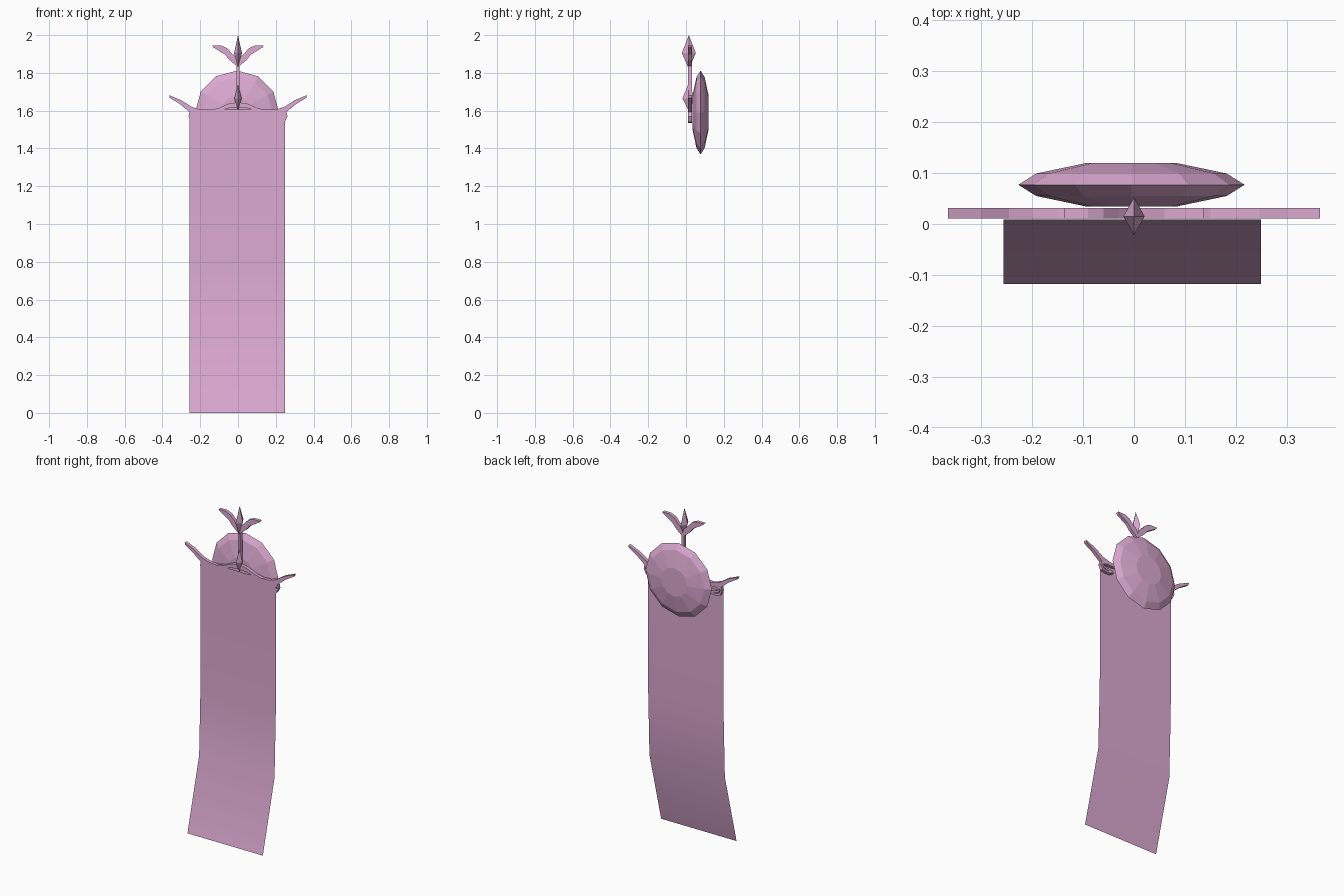
import bpy, bmesh, math

if "Cube" in bpy.data.objects:
    bpy.data.objects.remove(bpy.data.objects["Cube"])

pink = bpy.data.materials.new("pink")
pink.diffuse_color = (0.72, 0.40, 0.64, 1)
pink.use_nodes = True
pink.node_tree.nodes["Principled BSDF"].inputs["Base Color"].default_value = pink.diffuse_color


def finish(name, bm, smooth=False):
    bmesh.ops.remove_doubles(bm, verts=bm.verts, dist=1e-5)
    bmesh.ops.recalc_face_normals(bm, faces=bm.faces)
    me = bpy.data.meshes.new(name)
    bm.to_mesh(me)
    bm.free()
    me.materials.append(pink)
    for p in me.polygons:
        p.use_smooth = smooth
    ob = bpy.data.objects.new(name, me)
    bpy.context.collection.objects.link(ob)
    return ob


def strip_pair(name, upper, lower, y0=0.011, y1=0.031):
    """Extruded band between two x-z edge lines, mirrored left and right."""
    bm = bmesh.new()
    for s in (1, -1):
        rows = [[bm.verts.new((s * x, y, z)) for (x, z), y in
                 ((u, y0), (u, y1), (l, y1), (l, y0))]
                for u, l in zip(upper, lower)]
        for a, b in zip(rows, rows[1:]):
            for i in range(4):
                j = (i + 1) % 4
                bm.faces.new((a[i], a[j], b[j], b[i]))
        bm.faces.new(rows[-1])
        if upper[0][0] > 0.001:
            bm.faces.new(rows[0])
    return finish(name, bm)


def path_pair(name, pts, half):
    """Band of even width that follows a path."""
    up, lo = [], []
    for i, (x, z) in enumerate(pts):
        a, b = pts[max(i - 1, 0)], pts[min(i + 1, len(pts) - 1)]
        dx, dz = b[0] - a[0], b[1] - a[1]
        d = math.hypot(dx, dz)
        up.append((x - dz / d * half, z + dx / d * half))
        lo.append((x + dz / d * half, z - dx / d * half))
    return strip_pair(name, up, lo)


def spindle(name, rx, ry, y, z0, zm, z1):
    """Pointed four-sided finial."""
    bm = bmesh.new()
    ring = [bm.verts.new(c) for c in
            ((rx, y, zm), (0, y + ry, zm), (-rx, y, zm), (0, y - ry, zm))]
    tips = [bm.verts.new((0, y, z)) for z in (z0, z1)]
    for t in tips:
        for i in range(4):
            bm.faces.new((ring[i], ring[(i + 1) % 4], t))
    return finish(name, bm)


# Hanging cloth, kicked forward at the hem
bm = bmesh.new()
rows = [[bm.verts.new((x, y, z)) for x in (-0.256, 0.249)] for y, z in
        ((0.009, 1.605), (0.009, 1.2), (0.006, 0.82), (-0.006, 0.43), (-0.118, 0))]
for a, b in zip(rows, rows[1:]):
    bm.faces.new((a[0], b[0], b[1], a[1]))
finish("banner_cloth", bm, True)

# Faceted round boss behind the cloth
bm = bmesh.new()
rings = []
for y, r in ((0.034, 0.087), (0.055, 0.187), (0.077, 0.222), (0.099, 0.187), (0.120, 0.087)):
    rings.append([bm.verts.new((-0.005 + r * math.cos(k * math.pi / 6), y,
                                1.59 + r * math.sin(k * math.pi / 6))) for k in range(12)])
for a, b in zip(rings, rings[1:]):
    for i in range(12):
        j = (i + 1) % 12
        bm.faces.new((a[i], a[j], b[j], b[i]))
bm.faces.new(rings[0])
bm.faces.new(rings[-1])
finish("wall_disc", bm)

# Crossbar sweeping out into raised horns
strip_pair("crossbar",
           [(0, 1.645), (0.05, 1.637), (0.10, 1.615), (0.15, 1.603), (0.20, 1.606),
            (0.245, 1.62), (0.30, 1.655), (0.365, 1.682)],
           [(0, 1.617), (0.05, 1.613), (0.10, 1.598), (0.15, 1.587), (0.20, 1.583),
            (0.25, 1.588), (0.31, 1.637), (0.362, 1.668)])

# Scrolls curling under the crossbar ends
path_pair("scroll", [(0.215, 1.592), (0.245, 1.582), (0.236, 1.562), (0.215, 1.555),
                     (0.19, 1.553), (0.17, 1.547)], 0.006)
path_pair("lower_scroll", [(0.25, 1.598), (0.256, 1.570), (0.245, 1.546),
                           (0.215, 1.540), (0.185, 1.543)], 0.006)

# Upright stem
strip_pair("stem", [(0, 1.87), (0.007, 1.87)], [(0, 1.62), (0.007, 1.62)])

# Paired leaves near the top
strip_pair("leaves",
           [(0, 1.872), (0.03, 1.90), (0.06, 1.932), (0.09, 1.945), (0.137, 1.945)],
           [(0, 1.830), (0.045, 1.868), (0.07, 1.898), (0.095, 1.913), (0.132, 1.936)])

# Finials
spindle("top_finial", 0.021, 0.037, 0.015, 1.82, 1.905, 2.0)
spindle("lower_finial", 0.019, 0.033, 0.014, 1.60, 1.665, 1.745)
